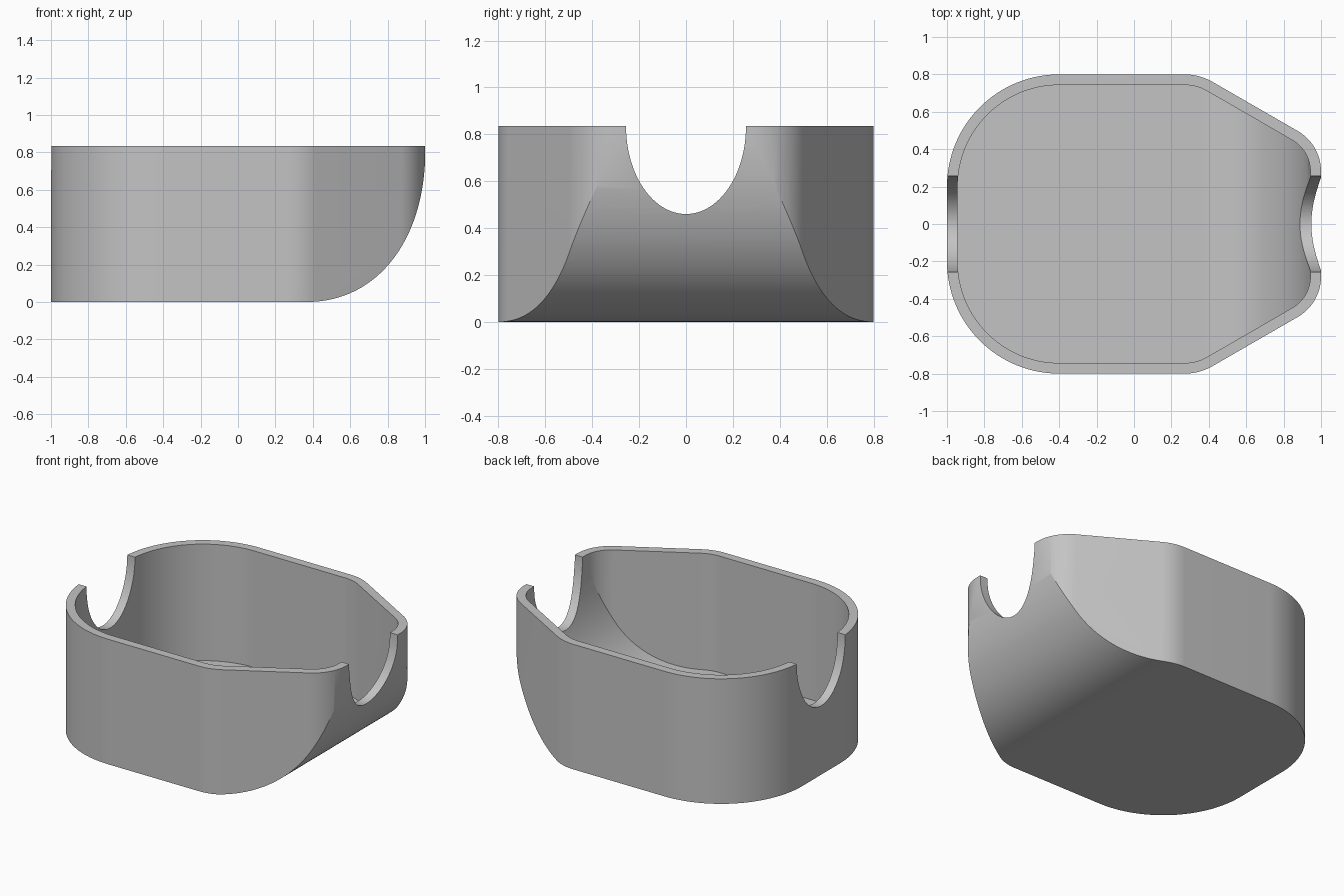
import bpy, bmesh, math
from mathutils import Vector

if "Cube" in bpy.data.objects:
    bpy.data.objects.remove(bpy.data.objects["Cube"])

HEIGHT, WALL = 0.835, 0.057

grey = bpy.data.materials.new("plain grey")
grey.diffuse_color = (0.55, 0.55, 0.55, 1)
grey.use_nodes = True
grey.node_tree.nodes["Principled BSDF"].inputs["Base Color"].default_value = grey.diffuse_color


def prism(name, pts, direction):
    """Closed solid: a flat polygon of 3D points swept along a direction."""
    bm = bmesh.new()
    face = bm.faces.new([bm.verts.new(p) for p in pts])
    ext = bmesh.ops.extrude_face_region(bm, geom=[face])
    bmesh.ops.translate(bm, vec=Vector(direction),
                        verts=[v for v in ext["geom"] if isinstance(v, bmesh.types.BMVert)])
    bmesh.ops.recalc_face_normals(bm, faces=bm.faces)
    mesh = bpy.data.meshes.new(name)
    bm.to_mesh(mesh)
    bm.free()
    mesh.materials.append(grey)
    ob = bpy.data.objects.new(name, mesh)
    bpy.context.collection.objects.link(ob)
    return ob


def boolean(ob, cutter, operation):
    bpy.context.view_layer.objects.active = ob
    mod = ob.modifiers.new("cut", "BOOLEAN")
    mod.operation, mod.solver, mod.object = operation, "EXACT", cutter
    bpy.ops.object.modifier_apply(modifier=mod.name)
    bpy.data.objects.remove(cutter)


def outline(inset):
    """Plan outline from three tangent arcs, mirrored in y."""
    half = []
    for cx, cy, r, a0, a1, n in ((0.75, 0.281, 0.25, 0, 60, 16),
                                 (0.27, 0.5, 0.30, 60, 90, 10),
                                 (-0.4, 0.2, 0.60, 90, 180, 32)):
        for i in range(n + 1):
            a = math.radians(a0 + (a1 - a0) * i / n)
            half.append((cx + (r - inset) * math.cos(a), cy + (r - inset) * math.sin(a)))
    return half + [(x, -y) for x, y in reversed(half)]


def side_profile(inset, top):
    """Side silhouette: flat floor sweeping up into the curved prow."""
    a, b, e, n = 0.652 - inset, HEIGHT - inset, 2 / 2.2, 48
    pts = [(-1.3, inset)]
    for i in range(n + 1):
        t = math.pi / 2 * i / n
        pts.append((0.35 + a * math.sin(t) ** e,
                    HEIGHT - b * max(math.cos(t), 0) ** e if i < n else HEIGHT))
    if top > HEIGHT:
        pts.append((0.35 + a, top))
    return pts + [(-1.3, top)]


def hull(name, inset, top):
    ob = prism(name, [(x, y, -0.2) for x, y in outline(inset)], (0, 0, 1.6))
    cut = prism("side_cutter", [(x, -1, z) for x, z in side_profile(inset, top)], (0, 2, 0))
    boolean(ob, cut, "INTERSECT")
    return ob


# Hollow shell: outer body minus the inset body
shell = hull("container_shell", 0, HEIGHT)
boolean(shell, hull("cavity", WALL, 1.1), "DIFFERENCE")

# Elliptical notch through both end walls
ring = [2 * math.pi * i / 96 for i in range(96)]
notch = prism("notch_cutter", [(-1.5, 0.256 * math.cos(t), HEIGHT + 0.375 * math.sin(t))
                               for t in ring], (3, 0, 0))
boolean(shell, notch, "DIFFERENCE")

# Smooth walls, crisp rims
bpy.ops.object.select_all(action="DESELECT")
shell.select_set(True)
bpy.context.view_layer.objects.active = shell
bpy.ops.object.shade_smooth_by_angle(angle=math.radians(25))
